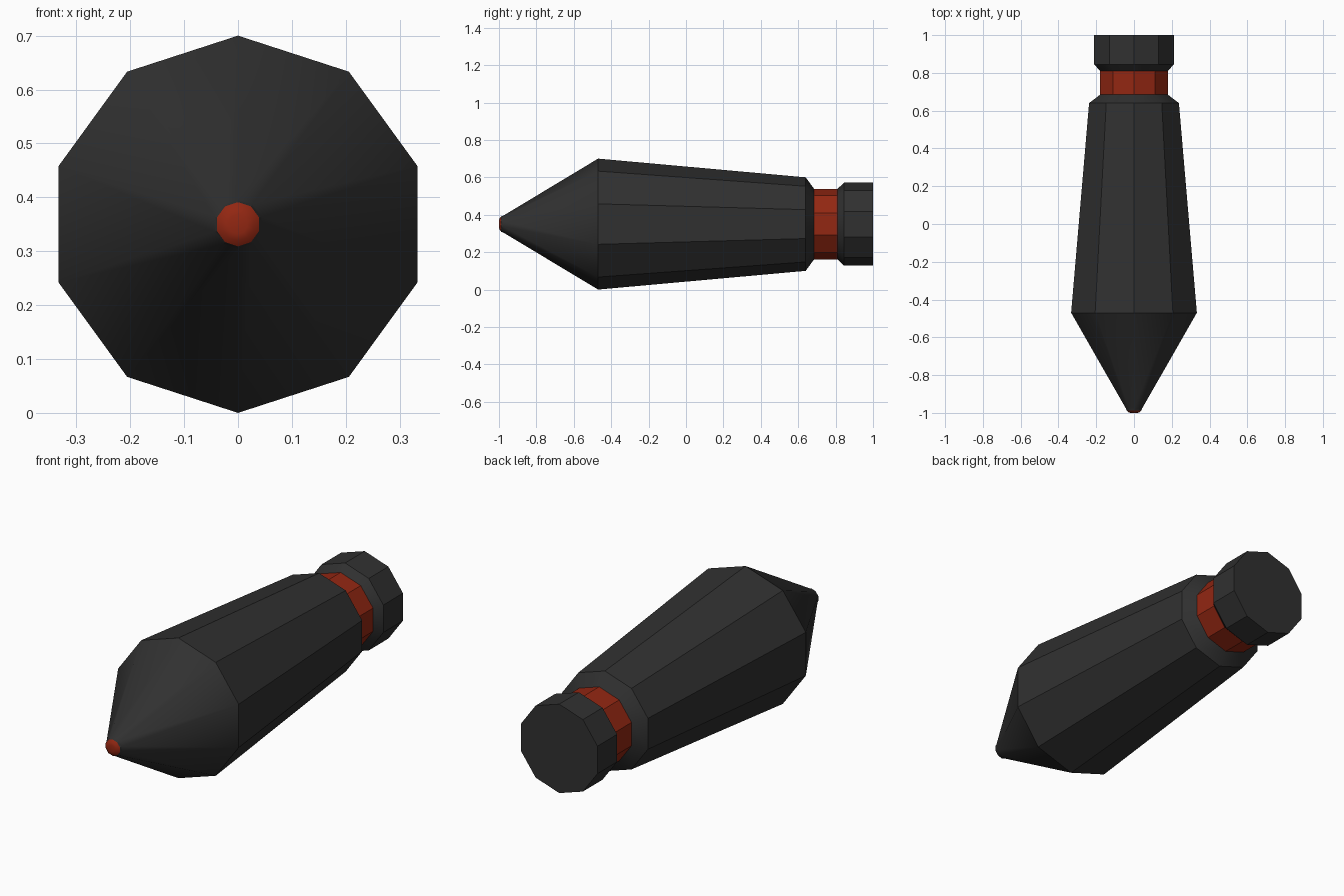
import bpy, bmesh, math

SIDES = 10
AXIS_Z = 0.35

if "Cube" in bpy.data.objects:
    bpy.data.objects.remove(bpy.data.objects["Cube"], do_unlink=True)


def make_material(name, rgb):
    mat = bpy.data.materials.new(name)
    mat.use_nodes = True
    color = (*rgb, 1.0)
    mat.diffuse_color = color
    mat.node_tree.nodes["Principled BSDF"].inputs["Base Color"].default_value = color
    return mat


def turned_part(name, profile, mat, cap_front=False, cap_back=False):
    """Sweep (y, radius) points round the long axis into a ten-sided part."""
    bm = bmesh.new()
    rings = []
    for y, r in profile:
        angles = [math.tau * k / SIDES for k in range(SIDES)]
        rings.append([bm.verts.new((r * math.sin(a), y, AXIS_Z + r * math.cos(a)))
                      for a in angles])
    for near, far in zip(rings, rings[1:]):
        for k in range(SIDES):
            n = (k + 1) % SIDES
            bm.faces.new((near[k], near[n], far[n], far[k]))
    if cap_front:
        bm.faces.new(rings[0][::-1])
    if cap_back:
        bm.faces.new(rings[-1])
    mesh = bpy.data.meshes.new(name)
    bm.to_mesh(mesh)
    bm.free()
    mesh.materials.append(mat)
    obj = bpy.data.objects.new(name, mesh)
    bpy.context.collection.objects.link(obj)
    # Keep the side facets crisp while the cone and tip blend softly
    bpy.ops.object.select_all(action='DESELECT')
    obj.select_set(True)
    bpy.context.view_layer.objects.active = obj
    bpy.ops.object.shade_smooth_by_angle(angle=math.radians(33))
    return obj


charcoal = make_material("charcoal", (0.03, 0.03, 0.03))
rust_red = make_material("rust red", (0.29, 0.02, 0.006))

# Rounded red point at the front
turned_part("nose_tip", [(-1.0, 0.018), (-0.997, 0.03), (-0.988, 0.041)],
            rust_red, cap_front=True)

# Cone, tapering barrel and rear shoulder
turned_part("body", [(-0.988, 0.041), (-0.975, 0.046), (-0.47, 0.35),
                     (0.64, 0.25), (0.685, 0.188)], charcoal)

# Red collar
turned_part("collar_band", [(0.685, 0.188), (0.81, 0.188)], rust_red)

# Flared tail block
turned_part("tail_cap", [(0.81, 0.188), (0.845, 0.222), (1.0, 0.222)],
            charcoal, cap_back=True)
